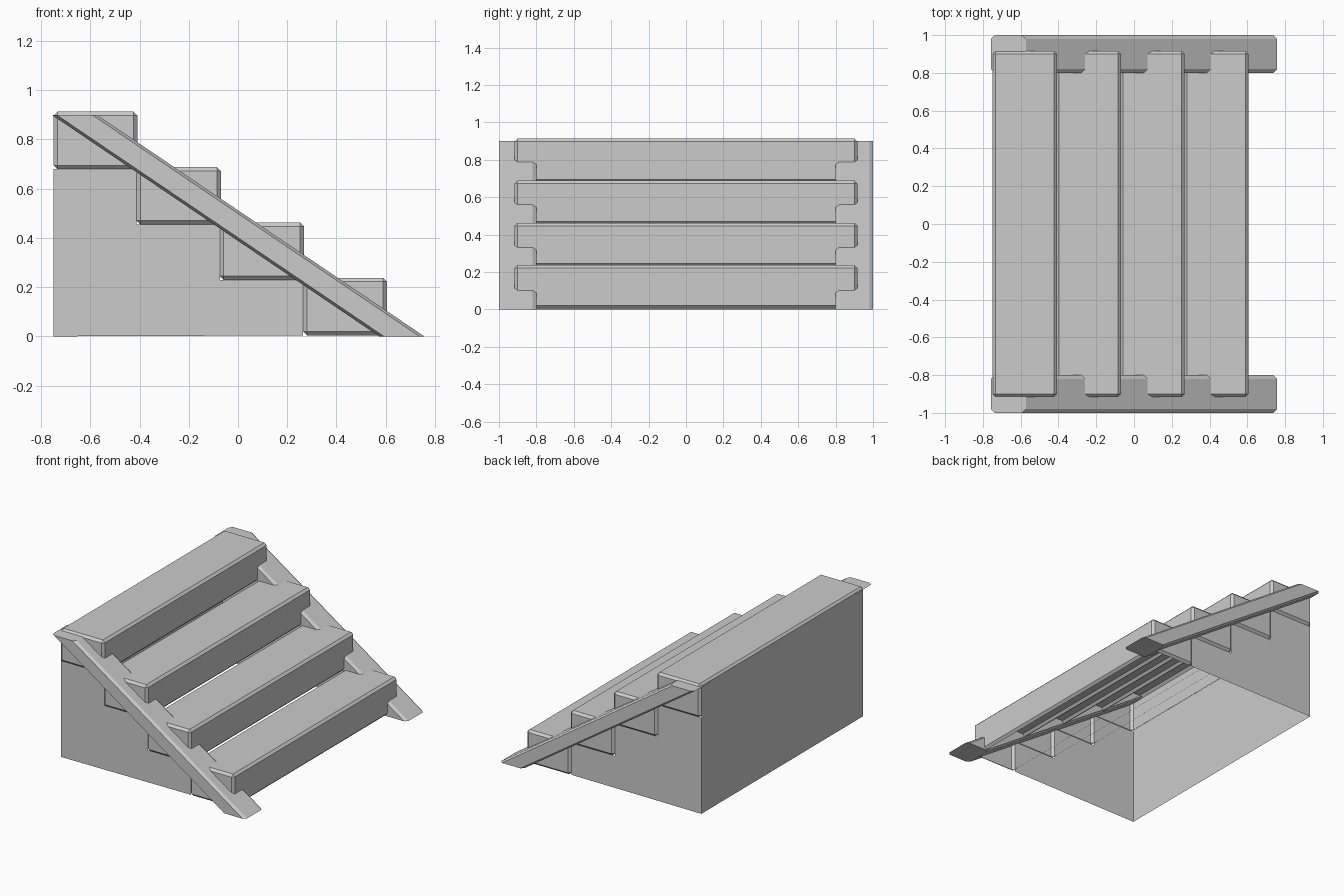
import bpy, bmesh
from mathutils import Vector

cube = bpy.data.objects.get("Cube")
if cube:
    bpy.data.objects.remove(cube, do_unlink=True)

grey = bpy.data.materials.new("plain_grey")
grey.use_nodes = True
colour = (0.6, 0.6, 0.6, 1)
grey.diffuse_color = colour
grey.node_tree.nodes["Principled BSDF"].inputs["Base Color"].default_value = colour

STEPS, RUN, RISE = 4, 0.338, 0.225
BACK, WALL_Y, LIP = -0.75, 0.9, 0.016


def finish(name, bm):
    mesh = bpy.data.meshes.new(name)
    bm.to_mesh(mesh)
    bm.free()
    mesh.materials.append(grey)
    obj = bpy.data.objects.new(name, mesh)
    bpy.context.collection.objects.link(obj)
    return obj


def sheet(name, points):
    bm = bmesh.new()
    bm.faces.new([bm.verts.new(p) for p in points])
    return finish(name, bm)


# Steps: chamfered hollow blocks, open underneath and behind
def step(i):
    low = Vector((BACK + RUN * (STEPS - 1 - i), -WALL_Y - LIP, RISE * i + 0.004))
    size = Vector((RUN + 0.004, 2 * (WALL_Y + LIP), RISE + 0.009))
    bm = bmesh.new()
    bmesh.ops.create_cube(bm, size=1)
    for v in bm.verts:
        v.co = low + size / 2 + Vector(a * b for a, b in zip(v.co, size))
    bmesh.ops.bevel(bm, geom=bm.edges[:], offset=LIP, segments=1, affect='EDGES')
    bm.normal_update()
    hidden = [f for f in bm.faces if f.normal.x < -0.9 or f.normal.z < -0.9]
    bmesh.ops.delete(bm, geom=hidden, context='FACES')
    finish(f"step_{i + 1}", bm)


for i in range(STEPS):
    step(i)

# Side walls follow the underside of the steps
outline = [(BACK, 0)]
for i in range(1, STEPS):
    x = BACK + RUN * (STEPS - i)
    outline += [(x, RISE * (i - 1) + 0.004), (x, RISE * i + 0.004)]
outline.append((BACK, RISE * (STEPS - 1) + 0.004))
sheet("front_wall", [(x, -WALL_Y, z) for x, z in outline])
sheet("rear_wall", [(x, WALL_Y, z) for x, z in reversed(outline)])

# Back wall
TOP = RISE * STEPS
sheet("back_wall", [(BACK, WALL_Y, 0), (BACK, -WALL_Y, 0),
                    (BACK, -WALL_Y, TOP), (BACK, WALL_Y, TOP)])


# Sloping rails: chamfered section swept down the stairs, cut level at the ends
def rail(name, y):
    w, d, c = 0.092, 0.1, 0.02
    corner = [(w, d - c), (w - c, d)]
    section = corner + [(-a, b) for a, b in reversed(corner)]
    section += [(-a, -b) for a, b in section]
    bm = bmesh.new()
    face = bm.faces.new([bm.verts.new((0.665 + a, y + b, 0)) for a, b in section])
    swept = bmesh.ops.extrude_face_region(bm, geom=[face])["geom"]
    for v in swept:
        if isinstance(v, bmesh.types.BMVert):
            v.co += Vector((-1.33, 0, TOP))
    bmesh.ops.recalc_face_normals(bm, faces=bm.faces[:])
    finish(name, bm)


rail("front_rail", -0.9)
rail("rear_rail", 0.9)
